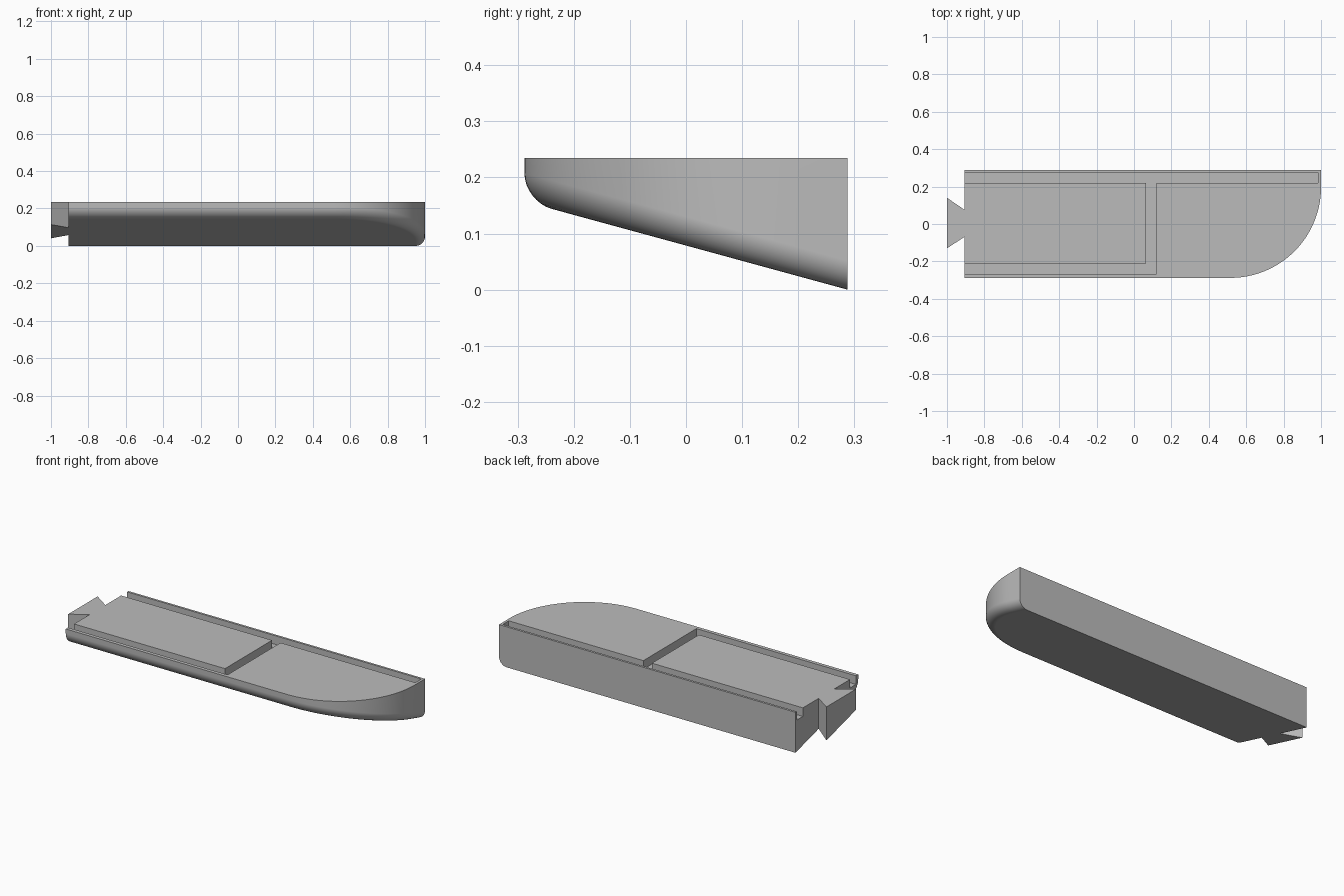
import bpy, bmesh, math

cube = bpy.data.objects.get("Cube")
if cube:
    bpy.data.objects.remove(cube, do_unlink=True)

TOP = 0.235
HALF = 0.288       # half of the depth
END = -0.905       # plain end of the body
RADIUS = 0.485     # rounded corner in plan
SLOPE = 0.273      # tilt of the underside


def underside(y):
    return (HALF - y) * SLOPE


def prism(name, outline, bottom, top):
    """Vertical prism over an outline; bottom gives the height at each y."""
    bm = bmesh.new()
    low = [bm.verts.new((x, y, bottom(y))) for x, y in outline]
    high = [bm.verts.new((x, y, top)) for x, y in outline]
    bm.faces.new(low[::-1])
    bm.faces.new(high)
    n = len(outline)
    for i in range(n):
        j = (i + 1) % n
        bm.faces.new((low[i], low[j], high[j], high[i]))
    bmesh.ops.recalc_face_normals(bm, faces=bm.faces)
    return bm, low


def finish(bm, name):
    mesh = bpy.data.meshes.new(name)
    bm.to_mesh(mesh)
    bm.free()
    obj = bpy.data.objects.new(name, mesh)
    bpy.context.collection.objects.link(obj)
    return obj


grey = bpy.data.materials.new("plain grey")
grey.use_nodes = True
grey.diffuse_color = (0.5, 0.5, 0.5, 1)
grey.node_tree.nodes["Principled BSDF"].inputs["Base Color"].default_value = (0.5, 0.5, 0.5, 1)

# Body outline: straight front, rounded corner, straight back, dovetail tongue
STEPS = 40
arc = []
for i in range(STEPS + 1):
    a = math.radians(-90 + 90 * i / STEPS)
    arc.append((1 - RADIUS + RADIUS * math.cos(a),
                RADIUS - HALF + RADIUS * math.sin(a)))
front_edge = [(END, -HALF)] + arc + [(1, HALF)]
dovetail = [(END, 0.075), (-1, 0.14), (-1, -0.13), (END, -0.068)]
bm, low = prism("body", front_edge + [(END, HALF)] + dovetail, underside, TOP)

# Rounded lower edge along the front and the curved end
rounded = [bm.edges.get((low[i], low[i + 1])) for i in range(len(front_edge) - 1)]
bmesh.ops.bevel(bm, geom=rounded, offset=0.05, offset_type='OFFSET',
                segments=8, profile=0.5, affect='EDGES', clamp_overlap=False)
body = finish(bm, "body")
body.data.materials.append(grey)

# Grooves in the top: long back channel, cross channel, short front channel
groove = [(-1.1, 0.275), (0.985, 0.275), (0.985, 0.22), (0.12, 0.22),
          (0.12, -0.267), (-1.1, -0.267), (-1.1, -0.212), (0.065, -0.212),
          (0.065, 0.22), (-1.1, 0.22)]
bm, _ = prism("groove", groove, lambda y: TOP - 0.05, TOP + 0.1)
cutter = finish(bm, "groove_cutter")
cutter.data.materials.append(grey)
cutter.hide_render = True

cut = body.modifiers.new("grooves", 'BOOLEAN')
cut.operation = 'DIFFERENCE'
cut.solver = 'EXACT'
cut.object = cutter

bpy.ops.object.select_all(action='DESELECT')
body.select_set(True)
bpy.context.view_layer.objects.active = body
bpy.ops.object.modifier_apply(modifier=cut.name)
bpy.data.objects.remove(cutter, do_unlink=True)

# Smooth curved faces, crisp edges elsewhere
bpy.ops.object.shade_smooth_by_angle(angle=math.radians(30))
normals = body.modifiers.new("normals", 'WEIGHTED_NORMAL')
normals.keep_sharp = True
